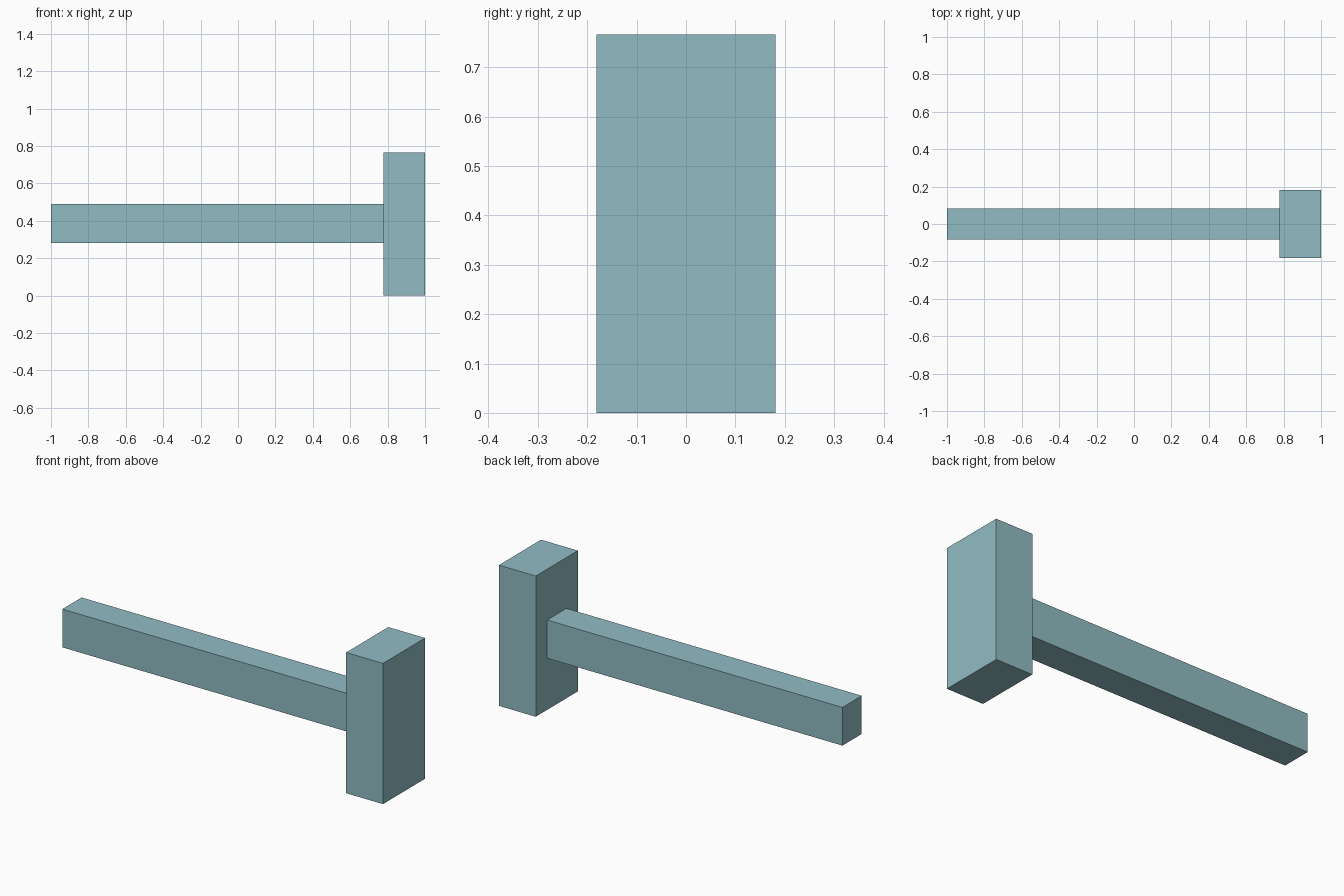
import bpy

if "Cube" in bpy.data.objects:
    bpy.data.objects.remove(bpy.data.objects["Cube"])

# Single flat colour
mat = bpy.data.materials.new("pale teal")
mat.diffuse_color = (0.283, 0.503, 0.552, 1.0)
mat.use_nodes = True
mat.node_tree.nodes["Principled BSDF"].inputs["Base Color"].default_value = mat.diffuse_color


def box(name, lo, hi):
    """Axis-aligned box between two corners."""
    centre = [(a + b) / 2 for a, b in zip(lo, hi)]
    size = [b - a for a, b in zip(lo, hi)]
    bpy.ops.mesh.primitive_cube_add(size=1, location=centre)
    ob = bpy.context.object
    ob.name = name
    ob.scale = size
    bpy.ops.object.transform_apply(location=False, rotation=False, scale=True)
    ob.data.materials.append(mat)
    return ob


# Mallet head, standing upright at the right end
box("head", (0.778, -0.181, 0.0), (1.0, 0.181, 0.766))

# Handle, butting against the head
box("handle", (-1.0, -0.083, 0.281), (0.778, 0.083, 0.489))
